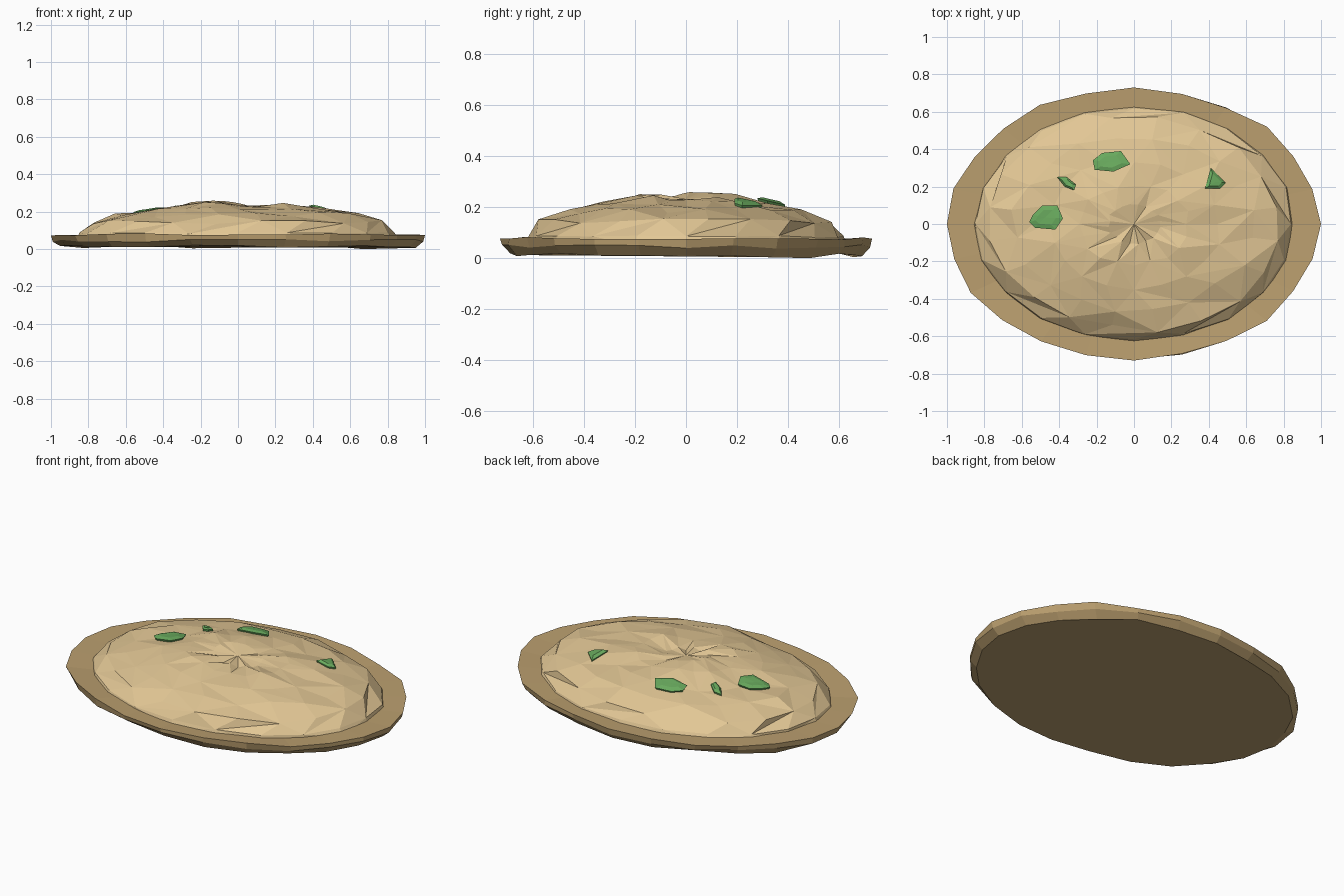
import bpy, math, random
from mathutils import Vector

if "Cube" in bpy.data.objects:
    bpy.data.objects.remove(bpy.data.objects["Cube"])

random.seed(4)
TAU = 2 * math.pi


def material(name, rgb):
    m = bpy.data.materials.new(name)
    m.diffuse_color = (*rgb, 1)
    m.use_nodes = True
    m.node_tree.nodes["Principled BSDF"].inputs["Base Color"].default_value = m.diffuse_color
    return m


CRUST = material("crust_brown", (0.50, 0.35, 0.16))
FILL = material("mash_cream", (0.76, 0.57, 0.30))
HERB = material("herb_green", (0.14, 0.40, 0.11))


def make(name, verts, faces, mat):
    me = bpy.data.meshes.new(name)
    me.from_pydata(verts, [], faces)
    me.materials.append(mat)
    me.update()
    ob = bpy.data.objects.new(name, me)
    bpy.context.collection.objects.link(ob)
    return ob


def bridge(n, a, b):
    """Quads between the vertex rings starting at a (lower) and b (upper)."""
    return [(a + i, a + (i + 1) % n, b + (i + 1) % n, b + i) for i in range(n)]


# Flat crust: underside, outer edge and top rim
N = 24
rings = [(0.95, 0.69, 0.012, 0.010), (0.99, 0.722, 0.045, 0.008),
         (1.0, 0.73, 0.078, 0.006), (0.80, 0.57, 0.068, 0.003)]
verts = []
for k, (rx, ry, z, dz) in enumerate(rings):
    for i in range(N):
        t = TAU * i / N
        j = 1 if i % 6 == 0 else 1 + random.uniform(-0.018, 0.008)
        verts.append((rx * j * math.cos(t), ry * j * math.sin(t),
                      max(0, z + random.uniform(-dz, dz))))
verts[3] = (*verts[3][:2], 0)
faces = [tuple(reversed(range(N)))]
for k in range(3):
    faces += bridge(N, k * N, (k + 1) * N)
faces.append(tuple(range(3 * N, 4 * N)))
make("crust_base", verts, faces, CRUST)


# Lumpy filling: faceted dome with broad swells
def swell(x, y):
    bumps = [(-0.15, 0.11, 0.035), (0.30, -0.15, 0.02), (0.30, 0.12, 0.018),
             (-0.15, -0.17, 0.02), (0.05, -0.01, -0.018)]
    return sum(h * math.exp(-((x - a) ** 2 + (y - b) ** 2) / 0.022)
               for a, b, h in bumps)


M = 20
profile = [(1.0, 0.05), (0.985, 0.085), (0.90, 0.145), (0.74, 0.182),
           (0.54, 0.205), (0.34, 0.222), (0.16, 0.232)]
verts = []
for k, (r, z) in enumerate(profile):
    for i in range(M):
        t = TAU * (i + 0.5 * (k // 2 % 2)) / M
        amp = 0.012 if k < 2 else 0.035
        q = r + random.uniform(-amp, amp) * min(1, r + 0.2)
        x, y = 0.86 * q * math.cos(t), 0.63 * q * math.sin(t)
        dz = 0.004 if k < 2 else 0.011
        verts.append((x, y, min(0.268, z + swell(x, y) + random.uniform(-dz, dz))))
verts.append((0, 0, 0.232))
faces = []
for k in range(len(profile) - 1):
    for n, (a, b, c, d) in enumerate(bridge(M, k * M, (k + 1) * M)):
        faces += [(a, b, c), (a, c, d)] if (n + k) % 2 else [(a, b, d), (b, c, d)]
last = (len(profile) - 1) * M
faces += [(last + i, last + (i + 1) % M, len(verts) - 1) for i in range(M)]
filling = make("filling", verts, faces, FILL)
bpy.context.view_layer.update()

# Green herb flakes resting on the filling
flakes = [
    [(-0.56, 0.01), (-0.53, -0.02), (-0.42, -0.03), (-0.38, 0.03),
     (-0.41, 0.10), (-0.49, 0.10), (-0.54, 0.05)],
    [(-0.21, 0.29), (-0.11, 0.28), (-0.02, 0.32), (-0.07, 0.39),
     (-0.17, 0.38), (-0.22, 0.34)],
    [(-0.37, 0.20), (-0.32, 0.18), (-0.31, 0.21), (-0.36, 0.25), (-0.41, 0.25)],
    [(0.38, 0.19), (0.46, 0.19), (0.49, 0.22), (0.41, 0.30)],
]
for f, outline in enumerate(flakes):
    n = len(outline)
    cx, cy = (sum(p[a] for p in outline) / n for a in (0, 1))

    def ground(x, y):
        return filling.ray_cast(Vector((x, y, 1)), Vector((0, 0, -1)))[1].z

    verts = []
    for scale, lift in ((0.85, -0.012), (1.0, 0.010), (0.6, 0.020)):
        for x, y in outline:
            px, py = cx + (x - cx) * scale, cy + (y - cy) * scale
            verts.append((px, py, ground(px, py) + lift))
    verts.append((cx, cy, ground(cx, cy) + 0.021))
    faces = [tuple(reversed(range(n)))] + bridge(n, 0, n) + bridge(n, n, 2 * n)
    faces += [(2 * n + i, 2 * n + (i + 1) % n, 3 * n) for i in range(n)]
    make(f"herb_flake_{f + 1}", verts, faces, HERB)
